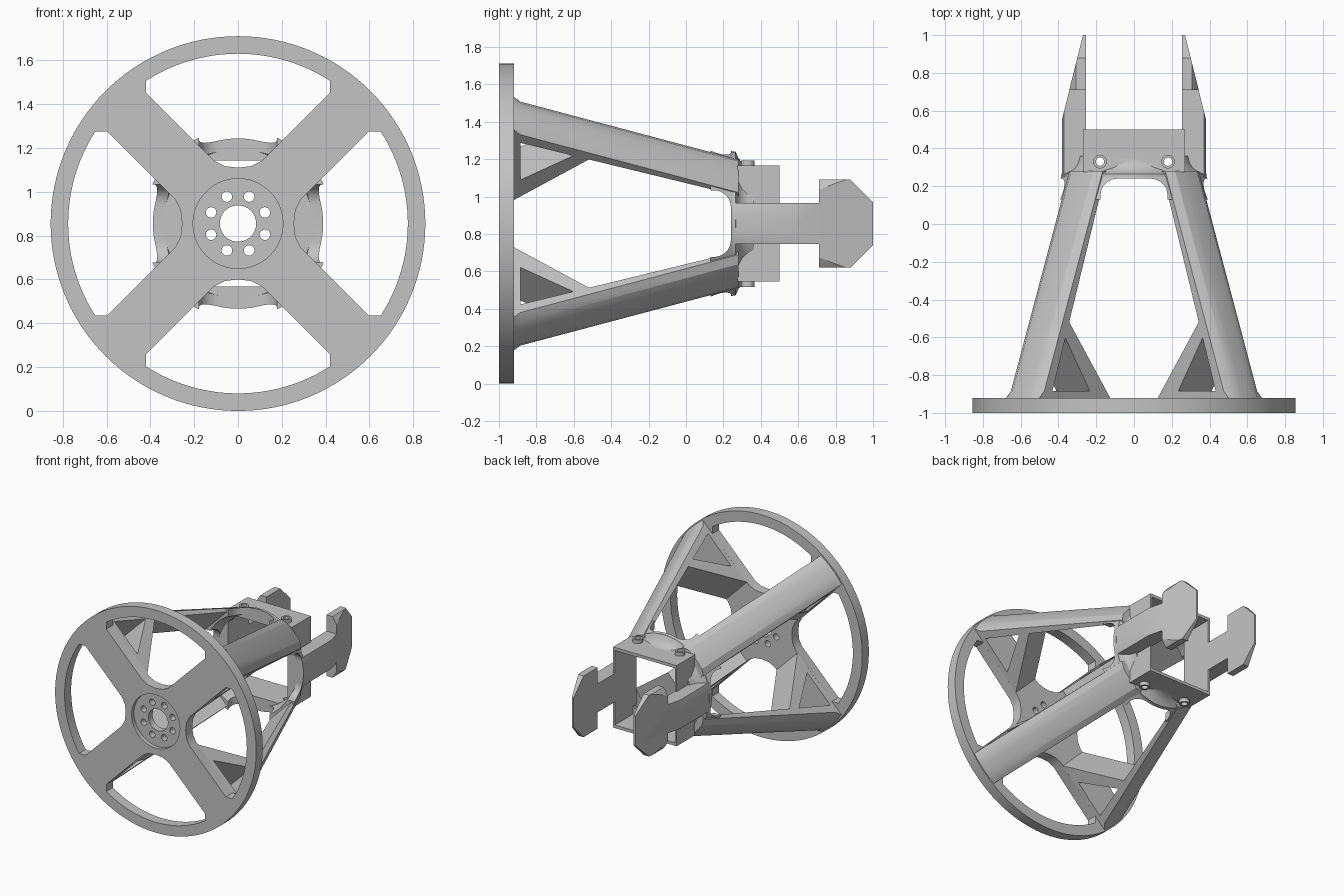
import bpy, bmesh, math

cube = bpy.data.objects.get("Cube")
if cube:
    bpy.data.objects.remove(cube)

AXIS_Z = 0.855
grey = bpy.data.materials.new("plain grey")
grey.use_nodes = True
grey.diffuse_color = (0.55, 0.55, 0.55, 1)
grey.node_tree.nodes["Principled BSDF"].inputs["Base Color"].default_value = grey.diffuse_color


def loft(name, rings):
    """Skin a list of equal point rings and cap both ends."""
    bm = bmesh.new()
    rows = [[bm.verts.new(p) for p in ring] for ring in rings]
    n = len(rows[0])
    for a, b in zip(rows, rows[1:]):
        for i in range(n):
            j = (i + 1) % n
            bm.faces.new((a[i], a[j], b[j], b[i]))
    bm.faces.new(rows[0])
    bm.faces.new(rows[-1])
    bmesh.ops.recalc_face_normals(bm, faces=bm.faces)
    mesh = bpy.data.meshes.new(name)
    bm.to_mesh(mesh)
    bm.free()
    mesh.materials.append(grey)
    obj = bpy.data.objects.new(name, mesh)
    obj.location.z = AXIS_Z
    bpy.context.collection.objects.link(obj)
    return obj


def prism(name, pts, lo, hi, place):
    return loft(name, [[place(u, v, d) for u, v in pts] for d in (lo, hi)])


def along_x(u, v, d): return (d, u, v)
def along_y(u, v, d): return (u, d, v)
def along_z(u, v, d): return (v, u, d)


def circle(r, n=64, cx=0, cy=0):
    return [(cx + r * math.cos(2 * math.pi * i / n), cy + r * math.sin(2 * math.pi * i / n))
            for i in range(n)]


def rect(u0, u1, v0, v1):
    return [(u0, v0), (u1, v0), (u1, v1), (u0, v1)]


def turned(name, profile, n=96):
    return loft(name, [[along_y(u, v, y) for u, v in circle(r, n)] for r, y in profile])


def combine(obj, others, operation):
    for other in others:
        mod = obj.modifiers.new("cut", 'BOOLEAN')
        mod.operation = operation
        mod.solver = 'EXACT'
        mod.object = other
        bpy.context.view_layer.objects.active = obj
        bpy.ops.object.modifier_apply(modifier=mod.name)
        bpy.data.objects.remove(other)


parts = []
diagonals = [math.radians(45 + 90 * k) for k in range(4)]

# Front wheel: rim, four spokes and hub left between window cuts
wheel = turned("front_wheel", [(0.855, -1), (0.855, -0.92)], 128)
corner = math.acos(0.42 / 0.775)
arc = [(0.775 * math.cos(t), 0.775 * math.sin(t))
       for t in [corner + (math.pi - 2 * corner) * i / 24 for i in range(25)]]
window = ([(0, 0.255), (0.06, 0.262), (0.11, 0.287), (0.42, 0.597)] + arc
          + [(-0.42, 0.597), (-0.11, 0.287), (-0.06, 0.262)])
cuts = []
for k in range(4):
    c, s = math.cos(k * math.pi / 2), math.sin(k * math.pi / 2)
    pts = [(u * c - v * s, u * s + v * c) for u, v in window]
    cuts.append(prism("window_cut", pts, -1.1, -0.8, along_y))
cuts.append(turned("hub_recess", [(0.205, -1.1), (0.205, -0.97)]))
cuts.append(turned("hub_bore", [(0.083, -1.1), (0.083, -0.8)], 48))
for k in range(8):
    t = math.radians(22.5 + 45 * k)
    hole = circle(0.024, 20, 0.133 * math.cos(t), 0.133 * math.sin(t))
    cuts.append(prism("bolt_hole", hole, -1.1, -0.8, along_y))
combine(wheel, cuts, 'DIFFERENCE')
parts.append(wheel)


# Legs: chamfered beams that flare at the wheel and lean in to the collar
def radial(angle):
    c, s = math.cos(angle), math.sin(angle)
    return lambda r, y, t: (r * c - t * s, y, r * s + t * c)


def leg_ring(place, y, outer, middle, inner):
    half = [(0.125, inner), (0.125, middle), (0.081, outer), (0.03, outer + 0.005)]
    section = half + [(-t, r) for t, r in reversed(half)]
    return [place(r, y, t) for t, r in section]


stations = [(-0.925, 0.843, 0.838, 0.748), (-0.885, 0.83, 0.797, 0.736), (0.28, 0.388, 0.36, 0.335)]
strut = [(0.30, -0.925), (0.43, -0.925), (0.65, -0.585), (0.613, -0.515)]
for k, angle in enumerate(diagonals):
    place = radial(angle)
    parts.append(loft(f"leg_{k + 1}", [leg_ring(place, *s) for s in stations]))
    parts.append(prism(f"strut_{k + 1}", strut, -0.125, 0.125, place))
    parts.append(prism(f"spoke_rib_{k + 1}", rect(0.40, 0.75, -0.925, -0.885), -0.125, 0.125, place))

# Arched ring joining the legs in front of the collar
arch = turned("arch_ring", [(0.43, 0.13), (0.385, 0.25)])
bore = turned("arch_bore", [(0.375, 0.12), (0.335, 0.26)])
opening = [(0, -0.178), (0, 0.178)]
for k in range(9):
    t = math.pi / 2 * (1 - k / 8)
    opening.append((0.15 + 0.09 * math.cos(t), 0.088 + 0.09 * math.sin(t)))
opening += [(u, -v) for u, v in reversed(opening[2:])]
combine(arch, [bore, prism("side_arch", opening, -1, 1, along_x),
               prism("top_arch", opening, -1, 1, along_z)], 'DIFFERENCE')
parts.append(arch)

# Collar: round flange sweeping into a thin square tube, with screw bosses
collar = turned("collar", [(0.385, 0.24), (0.385, 0.265), (0.35, 0.28), (0.327, 0.30),
                           (0.314, 0.325), (0.305, 0.36)])
adds = [prism("tube", rect(-0.27, 0.27, -0.31, 0.31), 0.275, 0.5, along_y)]
holes = [prism("tube_bore", rect(-0.255, 0.255, -0.287, 0.287), 0.1, 0.6, along_y)]
for x in (-0.18, 0.18):
    adds += [prism("boss", circle(0.036, 24, 0.33, x), z - 0.02, z + 0.02, along_z)
             for z in (-0.318, 0.318)]
    holes.append(prism("screw_hole", circle(0.022, 24, 0.33, x), -1, 1, along_z))
combine(collar, adds, 'UNION')
combine(collar, holes, 'DIFFERENCE')
parts.append(collar)

# Side arms: arrow-headed plates with a rounded, tapering outer face
half_arrow = [(0.24, 0.11), (0.71, 0.11), (0.71, 0.235), (0.88, 0.235), (1.0, 0.115)]
arrow = half_arrow + [(y, -z) for y, z in reversed(half_arrow)]
taper = [(0.2, 0.255), (0.2, 0.382), (0.55, 0.382), (1.05, 0.258), (1.05, 0.255)]
for side, name in ((1, "left_arm"), (-1, "right_arm")):
    arm = turned(name, [(0.386, 0.2), (0.386, 1.05)])
    combine(arm, [prism("arrow", arrow, 0, side, along_x),
                  prism("taper", [(y, side * x) for y, x in taper], -0.5, 0.5, along_z)], 'INTERSECT')
    parts.append(arm)

# Smooth the round faces and keep the edges crisp
bpy.ops.object.select_all(action='DESELECT')
for obj in parts:
    obj.select_set(True)
bpy.context.view_layer.objects.active = wheel
bpy.ops.object.shade_smooth_by_angle(angle=math.radians(25))
